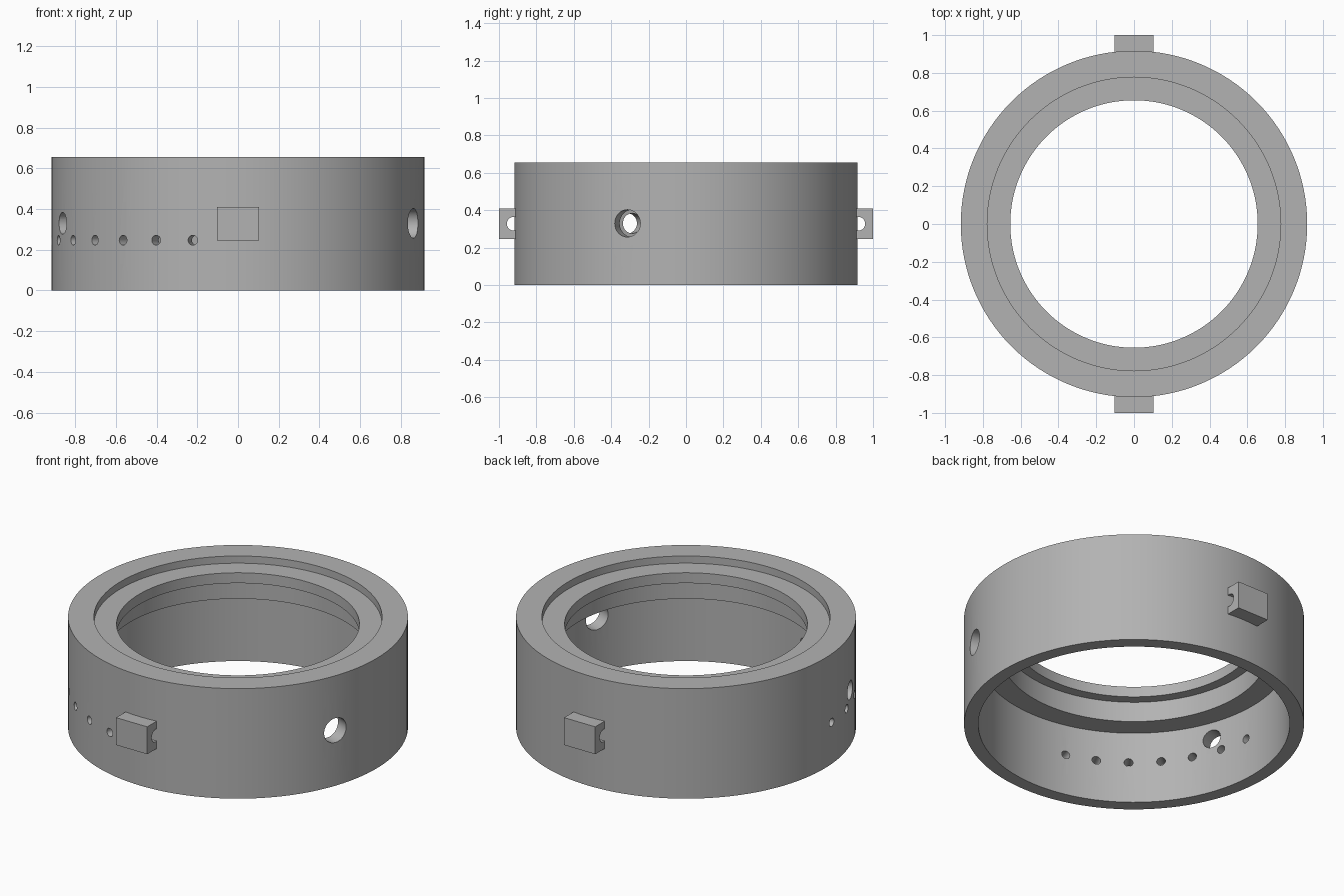
import bpy
import bmesh
from math import radians, sin, cos, pi
from mathutils import Matrix, Vector

if "Cube" in bpy.data.objects:
    bpy.data.objects.remove(bpy.data.objects["Cube"])

GREY = (0.45, 0.45, 0.45, 1.0)
grey = bpy.data.materials.new("plain grey")
grey.use_nodes = True
grey.diffuse_color = GREY
grey.node_tree.nodes["Principled BSDF"].inputs["Base Color"].default_value = GREY


def add_object(name, bm):
    bmesh.ops.recalc_face_normals(bm, faces=bm.faces)
    mesh = bpy.data.meshes.new(name)
    bm.to_mesh(mesh)
    bm.free()
    mesh.materials.append(grey)
    obj = bpy.data.objects.new(name, mesh)
    bpy.context.collection.objects.link(obj)
    return obj


def add_cylinder(bm, centre, axis, radius, length, segments):
    turn = Vector(axis).to_track_quat("Z", "Y").to_matrix().to_4x4()
    bmesh.ops.create_cone(bm, cap_ends=True, segments=segments, radius1=radius,
                          radius2=radius, depth=length,
                          matrix=Matrix.Translation(centre) @ turn)


def cut(obj, cutter_bm):
    """Subtract the cutter shapes and smooth the curved walls."""
    cutter = add_object("cutter", cutter_bm)
    cutter.hide_render = True
    mod = obj.modifiers.new("cut", "BOOLEAN")
    mod.operation = "DIFFERENCE"
    mod.solver = "EXACT"
    mod.object = cutter
    bpy.ops.object.select_all(action="DESELECT")
    bpy.context.view_layer.objects.active = obj
    obj.select_set(True)
    bpy.ops.object.modifier_apply(modifier=mod.name)
    bpy.data.objects.remove(cutter)
    bpy.ops.object.shade_smooth_by_angle(angle=radians(30))


# Ring body: stepped (radius, height) section spun round z
OUTER, HEIGHT, SKIRT = 0.917, 0.655, 0.84
section = [(OUTER, 0), (OUTER, HEIGHT), (0.777, HEIGHT), (0.777, 0.612),
           (0.655, 0.612), (0.655, 0.55), (0.714, 0.55), (0.714, 0.43),
           (SKIRT, 0.43), (SKIRT, 0)]
STEPS = 128
bm = bmesh.new()
loops = [[bm.verts.new((r * cos(2 * pi * i / STEPS), r * sin(2 * pi * i / STEPS), z))
          for r, z in section] for i in range(STEPS)]
for i in range(STEPS):
    a, b = loops[i], loops[(i + 1) % STEPS]
    for j in range(len(section)):
        k = (j + 1) % len(section)
        bm.faces.new((a[j], b[j], b[k], a[k]))
ring = add_object("ring_body", bm)

# Radial holes: two large ones and a row of seven small ones
holes = [(-20, 0.33, 0.073), (200, 0.33, 0.054)]
holes += [(256 - 12 * n, 0.247, 0.024) for n in range(7)]
bm = bmesh.new()
for angle, height, radius in holes:
    axis = Vector((cos(radians(angle)), sin(radians(angle)), 0))
    add_cylinder(bm, axis * 0.88 + Vector((0, 0, height)), axis, radius, 0.25, 32)
cut(ring, bm)

# Front and back lugs, each with a round channel against the ring wall
for name, side in (("front_lug", -1), ("back_lug", 1)):
    bm = bmesh.new()
    bmesh.ops.create_cube(bm, size=1, matrix=Matrix.Translation((0, side * 0.945, 0.328))
                          @ Matrix.Diagonal((0.205, 0.11, 0.163, 1)))
    lug = add_object(name, bm)
    bm = bmesh.new()
    add_cylinder(bm, (0, side * 0.921, 0.328), (1, 0, 0), 0.037, 0.4, 32)
    cut(lug, bm)
